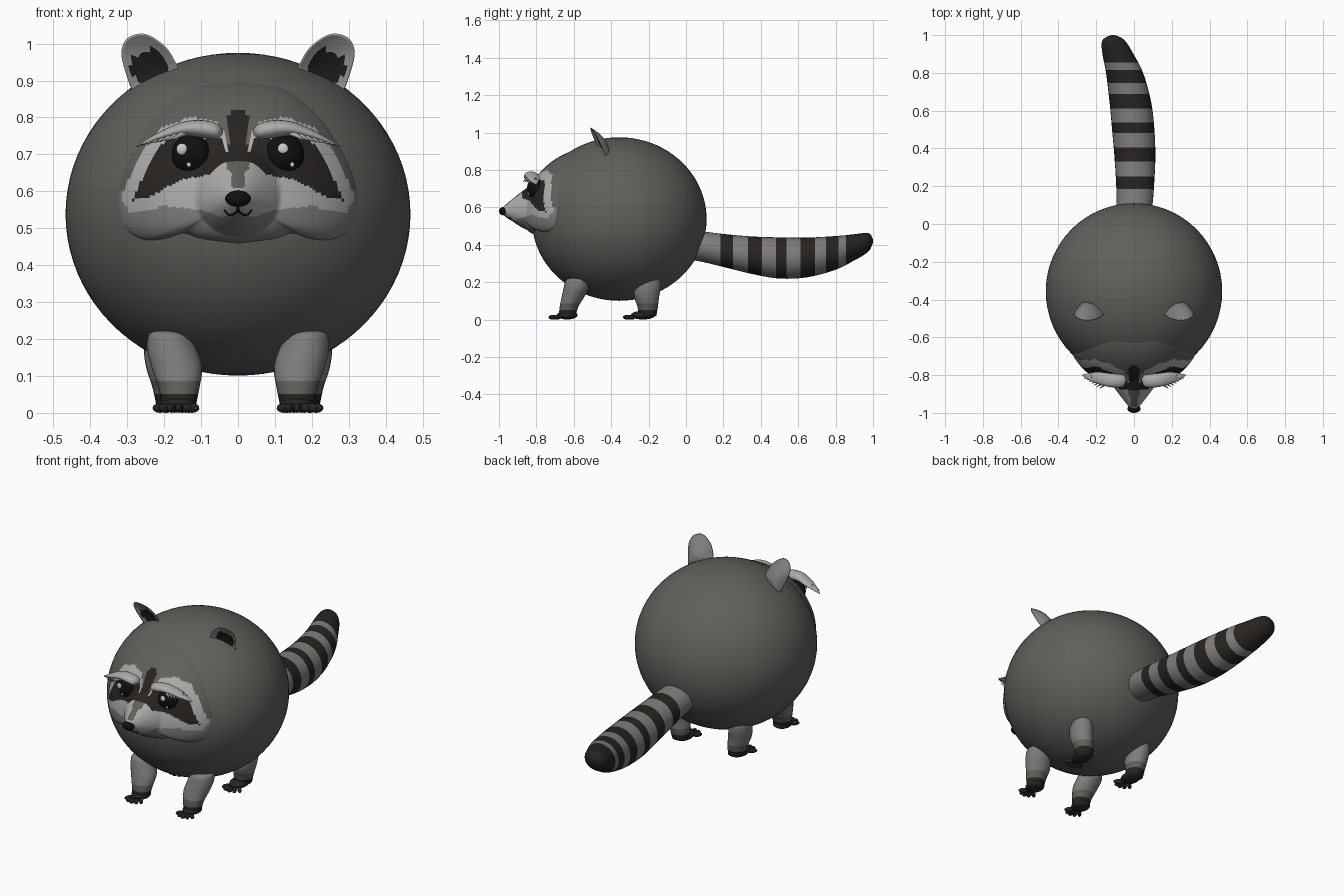
import bpy, bmesh
from math import sin, cos, pi, sqrt, hypot
from mathutils import Vector, Matrix

if "Cube" in bpy.data.objects:
    bpy.data.objects.remove(bpy.data.objects["Cube"])


def material(name, r, g, b):
    m = bpy.data.materials.new(name)
    m.diffuse_color = (r, g, b, 1)
    m.use_nodes = True
    m.node_tree.nodes["Principled BSDF"].inputs["Base Color"].default_value = m.diffuse_color
    return m


GREY = material("fur_grey", .12, .115, .105)
MID = material("fur_mid", .21, .205, .195)
LIGHT = material("fur_light", .42, .41, .40)
DARK = material("fur_dark", .02, .017, .015)
BLACK = material("black", .005, .005, .005)
WHITE = material("white", .85, .85, .85)
MATS = [GREY, MID, LIGHT, DARK, BLACK, WHITE]


def finish(name, bm, paint):
    """Turn a bmesh into a smooth object; paint maps a face to a material."""
    me = bpy.data.meshes.new(name)
    for f in bm.faces:
        f.smooth = True
        f.material_index = MATS.index(paint(f) if callable(paint) else paint)
    bm.to_mesh(me)
    bm.free()
    for m in MATS:
        me.materials.append(m)
    ob = bpy.data.objects.new(name, me)
    bpy.context.collection.objects.link(ob)
    return ob


def ellipsoid(name, c, r, mat, rot=0, seg=24):
    bm = bmesh.new()
    M = Matrix.Translation(c) @ Matrix.Rotation(rot, 4, 'Z') @ Matrix.Diagonal((*r, 1))
    bmesh.ops.create_uvsphere(bm, u_segments=seg, v_segments=seg * 2 // 3, radius=1, matrix=M)
    return finish(name, bm, mat)


def catmull(pts, n):
    """Smooth curve through rows of any dimension."""
    out = []
    for i in range(len(pts) - 1):
        p0, p1, p2, p3 = pts[max(i - 1, 0)], pts[i], pts[i + 1], pts[min(i + 2, len(pts) - 1)]
        for k in range(n):
            t = k / n
            out.append([.5 * (2 * b + (c - a) * t + (2 * a - 5 * b + 4 * c - d) * t * t
                              + (3 * b - a - 3 * c + d) * t ** 3)
                        for a, b, c, d in zip(p0, p1, p2, p3)])
    return out + [list(pts[-1])]


def skin(bm, rings, cap0=True, cap1=True):
    loops = [[bm.verts.new(p) for p in ring] for ring in rings]
    n = len(loops[0])
    for a, b in zip(loops, loops[1:]):
        for i in range(n):
            bm.faces.new((a[i], a[(i + 1) % n], b[(i + 1) % n], b[i]))
    if cap0:
        bm.faces.new(loops[0])
    if cap1:
        bm.faces.new(loops[-1])
    bmesh.ops.recalc_face_normals(bm, faces=bm.faces[:])


def loft(name, axis, rows, paint, s=1, steps=6, n=24):
    """Elliptic rings square to an axis; rows are x, y, z, radius a, radius b."""
    u, v = [i for i in range(3) if i != axis]
    rings = []
    for x, y, z, ra, rb in catmull(rows, steps):
        ring = []
        for k in range(n):
            p = Vector((x, y, z))
            p[u] += ra * cos(2 * pi * k / n)
            p[v] += rb * sin(2 * pi * k / n)
            p.x *= s
            ring.append(p)
        rings.append(ring)
    bm = bmesh.new()
    skin(bm, rings)
    return finish(name, bm, paint)


def inside(x, z, poly):
    hit = False
    for (x1, z1), (x2, z2) in zip(poly, poly[1:] + poly[:1]):
        if (z1 > z) != (z2 > z) and x < x1 + (z - z1) * (x2 - x1) / (z2 - z1):
            hit = not hit
    return hit


# Round body
ellipsoid("body", (0, -.357, .538), (.467, .467, .437), GREY, seg=64)


# Face: a shell raised from the body, with cheeks and a pointed snout
def face_y(x, z, t=0):
    base = -.357 - .467 * sqrt(max(0, 1 - (x / .467) ** 2 - ((z - .538) / .437) ** 2))
    dz = z - .583
    d = hypot(x / .115, dz / (.14 if dz > 0 else .105))
    return base + .015 - .06 * sqrt(max(0, 1 - t ** 4)) - .115 * min(1, 1.15 * max(0, 1 - d))


half = catmull([(0, .9), (.12, .885), (.21, .82), (.27, .74), (.315, .65), (.328, .57), (.31, .5),
                (.26, .468), (.2, .47), (.15, .485), (.1, .47), (0, .457)], 7)
outline = half + [(-x, z) for x, z in half[-2:0:-1]]
MASK = [(.02, .69), (.05, .745), (.19, .745), (.235, .69), (.285, .575), (.24, .585), (.16, .63), (.08, .645)]
PALE = [(.03, .745), (.06, .79), (.13, .80), (.21, .77), (.265, .70), (.32, .58), (.29, .54), (.2, .56), (.1, .55),
        (.04, .53), (0, .55), (0, .64), (.03, .66)]


def paint_face(f):
    c = f.calc_center_median()
    x, z = abs(c.x), c.z
    if inside(x, z, MASK) or (x < .025 and .68 < z < .82):
        return DARK
    if x < .018 and .61 < z < .7:
        return GREY
    if inside(x, z, PALE):
        return LIGHT
    return MID if z < .6 else GREY


bm = bmesh.new()
rings = []
for k in range(48):
    t = 1 - k / 48
    rings.append([(x * t, face_y(x * t, .583 + (z - .583) * t, t), .583 + (z - .583) * t) for x, z in outline])
skin(bm, rings, cap0=False)
if sum(f.normal.y * f.calc_area() for f in bm.faces) > 0:
    bmesh.ops.reverse_faces(bm, faces=bm.faces[:])
finish("face", bm, paint_face)

# Nose and mouth
ellipsoid("nose", (0, -.978, .58), (.035, .022, .022), BLACK)
for s in (-1, 1):
    pts = catmull([(0, .56), (.003, .546), (.015, .536), (.028, .538), (.036, .55)], 4)
    cu = bpy.data.curves.new("mouth", 'CURVE')
    cu.dimensions = '3D'
    cu.bevel_depth = .0025
    cu.materials.append(BLACK)
    sp = cu.splines.new('POLY')
    sp.points.add(len(pts) - 1)
    for p, (x, z) in zip(sp.points, pts):
        p.co = (s * x, face_y(x, z) - .001, z, 1)
    bpy.context.collection.objects.link(bpy.data.objects.new("mouth", cu))

EAR = [(.285, .865), (.31, .94), (.315, .985), (.295, 1.018), (.25, 1.026), (.2, .995), (.172, .955),
       (.162, .92), (.2, .885), (.285, .865)]
ear_loop = catmull(EAR, 4)[:-1]
for s in (-1, 1):
    # Eyes with two highlights
    ellipsoid("eye", (s * .127, -.803, .7), (.053, .045, .055), BLACK, rot=s * .25, seg=32)
    ellipsoid("eye_glint", (s * .137 - .015, -.842, .714), (.015, .008, .016), WHITE)
    ellipsoid("small_eye_glint", (s * .14 + .007, -.842, .672), (.006, .005, .007), WHITE)

    # Bushy brow with hair spikes
    loft("brow", 0, [(.04, -.825, .762, .004, .004), (.055, -.83, .762, .03, .02), (.09, -.83, .768, .036, .024),
                     (.14, -.825, .77, .036, .02), (.19, -.815, .757, .032, .015),
                     (.23, -.81, .742, .022, .009), (.275, -.80, .722, .002, .002)], LIGHT, s)
    for i in range(7):
        k = i / 6
        a = Vector((s * (.13 + .09 * k), -.835 + .03 * k, .766 - .02 * k))
        b = Vector((s * (.185 + .08 * k), -.872 + .055 * k, .738 - .012 * k))
        bm = bmesh.new()
        q = (b - a).to_track_quat('Z', 'Y').to_matrix().to_4x4()
        bmesh.ops.create_cone(bm, cap_ends=True, segments=10, radius1=.012, radius2=.0005, depth=(b - a).length,
                              matrix=Matrix.Translation((a + b) / 2) @ q)
        finish("brow_spike", bm, LIGHT)

    # Cupped ear: hollow front and rounded back sharing the rim
    def ear_ring(t, depth):
        out = []
        for x, z in ear_loop:
            x, z = .24 + (x - .24) * t, .945 + (z - .945) * t
            y = -.445 - .5 * (z - .89) - .15 * (.24 - x) + depth * (1 - t * t)
            out.append((s * x, y, z))
        return out

    bm = bmesh.new()
    skin(bm, [ear_ring(t, .02) for t in (.1, .4, .65, .82, .93)] + [ear_ring(1, 0)]
         + [ear_ring(t, .05) for t in (.97, .85, .65, .4, .1)])

    def paint_ear(f):
        c = f.calc_center_median()
        if f.normal.y > -.2:
            return MID
        return DARK if hypot(abs(c.x) - .24, c.z - .935) < .05 else LIGHT
    finish("ear", bm, paint_ear)

    # Legs, darker towards the foot
    def paint_leg(f):
        z = f.calc_center_median().z
        return DARK if z < .055 else GREY if z < .085 else MID
    loft("front_leg", 2, [(.19, -.58, .222, .03, .035), (.187, -.58, .212, .055, .062), (.178, -.587, .17, .068, .067),
                          (.165, -.605, .12, .068, .06), (.16, -.625, .07, .056, .05), (.16, -.635, .02, .046, .045)],
         paint_leg, s)
    loft("back_leg", 2, [(.2, -.195, .222, .03, .035), (.2, -.197, .212, .05, .06), (.197, -.205, .17, .058, .07),
                         (.19, -.21, .12, .058, .066), (.18, -.205, .07, .052, .055), (.175, -.205, .02, .046, .046)],
         paint_leg, s)

    # Feet with five toes each
    for name, x, y, ry, reach in (("front", .16, -.635, .055, .075), ("back", .172, -.23, .066, .082)):
        ellipsoid(name + "_foot", (s * x, y, .024), (.048, ry, .023), DARK)
        for i in range(5):
            a = (i - 2) * .38
            ellipsoid(name + "_toe", (s * x + (reach - .01) * .8 * sin(a), y - reach * cos(a), .013),
                      (.011, .026, .013), DARK, rot=a, seg=12)


# Ringed tail
def paint_tail(f):
    y = f.calc_center_median().y
    if y > .86:
        return DARK
    for c in (.22, .365, .51, .65, .775):
        if abs(y - c) < .034:
            return DARK
    return MID


loft("tail", 1, [(0, .03, .395, .09, .075), (.003, .1, .388, .095, .082), (.006, .2, .37, .1, .088),
                 (.005, .35, .345, .108, .1), (-.004, .5, .33, .112, .11), (-.02, .65, .333, .11, .106),
                 (-.05, .8, .357, .098, .09), (-.085, .9, .387, .082, .07), (-.105, .96, .408, .066, .056),
                 (-.11, .985, .417, .045, .04), (-.112, 1.0, .42, .008, .008)], paint_tail, steps=8, n=32)
